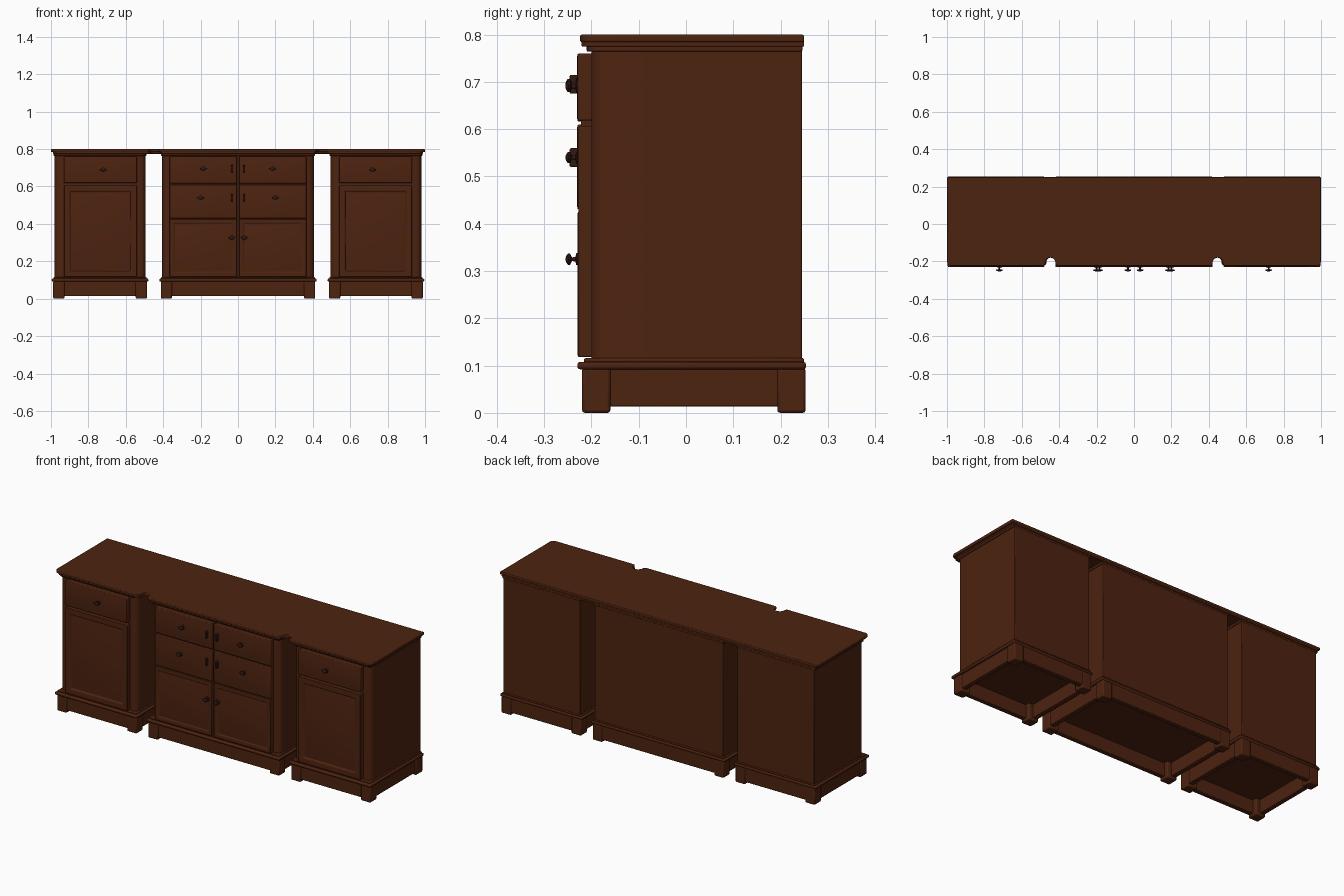
import bpy
import bmesh
import math

if "Cube" in bpy.data.objects:
    bpy.data.objects.remove(bpy.data.objects["Cube"], do_unlink=True)


def make_material(name, rgb):
    mat = bpy.data.materials.new(name)
    mat.use_nodes = True
    mat.diffuse_color = (*rgb, 1)
    mat.node_tree.nodes["Principled BSDF"].inputs["Base Color"].default_value = (*rgb, 1)
    return mat


WOOD = make_material("dark stained wood", (0.075, 0.0168, 0.005))
METAL = make_material("aged bronze", (0.03, 0.01, 0.006))


def finish(name, bm, mat, bevel=0, segments=2):
    bmesh.ops.recalc_face_normals(bm, faces=bm.faces)
    mesh = bpy.data.meshes.new(name)
    bm.to_mesh(mesh)
    bm.free()
    obj = bpy.data.objects.new(name, mesh)
    bpy.context.collection.objects.link(obj)
    mesh.materials.append(mat)
    if bevel:
        mod = obj.modifiers.new("soft edges", "BEVEL")
        mod.width, mod.segments = bevel, segments
        mod.limit_method = "ANGLE"
        mod.angle_limit = math.radians(40)
    bpy.ops.object.select_all(action="DESELECT")
    obj.select_set(True)
    bpy.context.view_layer.objects.active = obj
    bpy.ops.object.shade_smooth_by_angle(angle=math.radians(35))
    return obj


def box_mesh(x, y, z):
    bm = bmesh.new()
    bmesh.ops.create_cube(bm, size=1)
    for v in bm.verts:
        v.co = [lo + (c + 0.5) * (hi - lo) for c, (lo, hi) in zip(v.co, (x, y, z))]
    return bm


def box(name, x, y, z, bevel=0.003, mat=WOOD):
    return finish(name, box_mesh(x, y, z), mat, bevel)


def front_panel(name, x, y, z, insets, bevel=0.004):
    """Slab whose front face is stepped by (thickness, depth) insets."""
    bm = box_mesh(x, y, z)
    face = min(bm.faces, key=lambda f: f.calc_center_median().y)
    for thickness, depth in insets:
        bmesh.ops.inset_region(bm, faces=[face], thickness=thickness)
        for v in face.verts:
            v.co.y += depth
    return finish(name, bm, WOOD, bevel)


def rounded_case(name, x, y, z, radius):
    """Box with rounded vertical front corners."""
    bm = box_mesh(x, y, z)
    edges = [e for e in bm.edges
             if all(abs(v.co.y - y[0]) < 1e-5 for v in e.verts)
             and abs(e.verts[0].co.z - e.verts[1].co.z) > 1e-4]
    bmesh.ops.bevel(bm, geom=edges, offset=radius, segments=6, profile=0.5, affect="EDGES")
    return finish(name, bm, WOOD, 0.003)


def lathe(name, x, y, z, profile):
    """Turned piece facing forward; profile is (radius, distance forward)."""
    bm = bmesh.new()
    verts = [bm.verts.new((x + r, y - d, z)) for r, d in profile]
    edges = [bm.edges.new(pair) for pair in zip(verts, verts[1:])]
    bmesh.ops.spin(bm, geom=verts + edges, cent=(x, y, z), axis=(0, 1, 0),
                   angle=math.tau, steps=14)
    bmesh.ops.remove_doubles(bm, verts=bm.verts, dist=0.0001)
    return finish(name, bm, METAL)


def knob(name, x, z, y=-0.229):
    lathe(name, x, y, z, [(0.013, 0), (0.013, 0.003), (0.005, 0.005), (0.004, 0.012),
                          (0.012, 0.016), (0.012, 0.021), (0.006, 0.025), (0, 0.026)])
    box(name + "_grip", (x - 0.018, x + 0.018), (y - 0.021, y - 0.015),
        (z - 0.004, z + 0.004), 0.002, METAL)


def plinth(name, x0, x1):
    """Corner feet, recessed rails and a rounded cap moulding."""
    front, back = -0.22, 0.253
    for fx, sx in ((x0, "right"), (x1 - 0.06, "left")):
        for fy, sy in ((front, "front"), (back - 0.06, "back")):
            box(f"{name}_{sy}_{sx}_foot", (fx, fx + 0.06), (fy, fy + 0.06), (0, 0.095), 0.006)
    inset, thick, z = 0.006, 0.028, (0.014, 0.096)
    ys = (front + inset, back - 0.003)
    box(name + "_front_rail", (x0 + 0.03, x1 - 0.03), (ys[0], ys[0] + thick), z)
    box(name + "_back_rail", (x0 + 0.03, x1 - 0.03), (ys[1] - thick, ys[1]), z)
    box(name + "_right_rail", (x0 + inset, x0 + inset + thick), (front + 0.03, back - 0.03), z)
    box(name + "_left_rail", (x1 - inset - thick, x1 - inset), (front + 0.03, back - 0.03), z)
    box(name + "_cap", (x0 - 0.008, x1 + 0.008), (-0.23, 0.254), (0.092, 0.108), 0.006)
    box(name + "_step", (x0 + 0.002, x1 - 0.002), (-0.216, 0.25), (0.106, 0.116), 0.004)


def cabinet(name, x0, x1):
    rounded_case(name + "_case", (x0, x1), (-0.2, 0.245), (0.09, 0.78), 0.03)
    rounded_case(name + "_upper_moulding", (x0 - 0.006, x1 + 0.006), (-0.21, 0.246),
                 (0.764, 0.778), 0.025)
    plinth(name + "_plinth", x0 - 0.008, x1 + 0.008)


# Worktop with rounded front corners and two half-round notches
def arc(cx, cy, r, a0, a1, n):
    return [(cx + r * math.cos(math.radians(a0 + (a1 - a0) * i / n)),
             cy + r * math.sin(math.radians(a0 + (a1 - a0) * i / n))) for i in range(n + 1)]


half = [(0, -0.224)]
half += arc(0.405, -0.209, 0.015, 270, 360, 4)
half += arc(0.447, -0.207, 0.027, 180, 0, 10)
half += arc(0.489, -0.209, 0.015, 180, 270, 4)
half += arc(0.975, -0.199, 0.025, 270, 360, 6)
half += [(1, 0.25)]
outline = half + [(-px, py) for px, py in reversed(half[1:])]


def slab(name, z0, z1, scale, bevel):
    bm = bmesh.new()
    face = bm.faces.new([bm.verts.new((px * scale, py if py > 0 else py * scale, z0))
                         for px, py in outline])
    up = bmesh.ops.extrude_face_region(bm, geom=[face])["geom"]
    for v in up:
        if isinstance(v, bmesh.types.BMVert):
            v.co.z = z1
    return finish(name, bm, WOOD, bevel, 3)


slab("worktop", 0.784, 0.8, 1, 0.004)
slab("worktop_under_moulding", 0.775, 0.786, 0.988, 0.002)

# Outer cabinets: one drawer over one panelled door
for side, s in (("right", -1), ("left", 1)):
    cabinet(side + "_cabinet", *sorted((s * 0.495, s * 0.98)))
    xs = sorted((s * 0.54, s * 0.93))
    front_panel(side + "_drawer", xs, (-0.229, -0.195), (0.618, 0.76),
                [(0.008, 0), (0.006, -0.001)])
    front_panel(side + "_door", xs, (-0.227, -0.195), (0.118, 0.606),
                [(0.042, 0), (0.008, 0.008), (0.035, -0.004)], 0.003)
    knob(side + "_drawer_knob", s * 0.72, 0.69)

# Centre cabinet: paired doors with false drawer fronts above a raised panel
cabinet("centre_cabinet", -0.405, 0.405)
for side, s in (("right", -1), ("left", 1)):
    xs = sorted((s * 0.006, s * 0.365))
    box(side + "_centre_door", xs, (-0.222, -0.195), (0.118, 0.76))
    for row, z0, z1 in (("upper", 0.616, 0.76), ("lower", 0.43, 0.61)):
        front_panel(f"{side}_{row}_drawer_front", xs, (-0.23, -0.21), (z0, z1),
                    [(0.008, 0), (0.006, -0.001)])
    front_panel(side + "_centre_panel", xs, (-0.229, -0.21), (0.118, 0.426),
                [(0.03, 0), (0.006, 0.005), (0.03, -0.004)], 0.003)
    knob(side + "_upper_knob", s * 0.185, 0.695)
    knob(side + "_lower_knob", s * 0.2, 0.54)
    knob(side + "_door_knob", s * 0.033, 0.325)
    for row, z in (("upper", 0.695), ("lower", 0.54)):
        box(f"{side}_{row}_latch", sorted((s * 0.026, s * 0.038)), (-0.246, -0.228),
            (z - 0.02, z + 0.02), 0.003, METAL)
